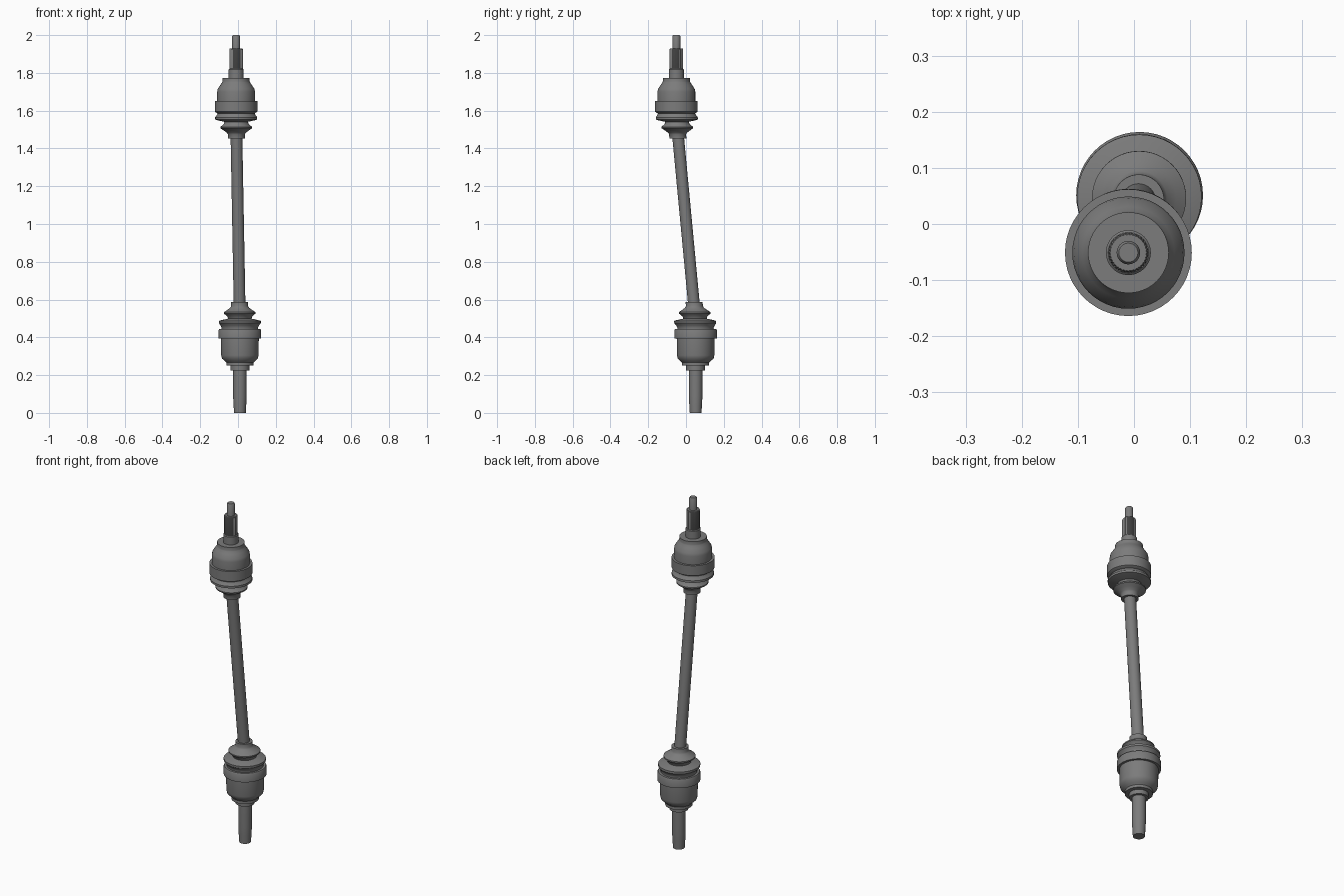
import bpy, bmesh
from math import cos, sin, tau, radians
from mathutils import Vector

cube = bpy.data.objects.get("Cube")
if cube:
    bpy.data.objects.remove(cube, do_unlink=True)

steel = bpy.data.materials.new("dark_grey_steel")
steel.use_nodes = True
grey = (0.2, 0.2, 0.2, 1)
steel.diffuse_color = grey
steel.node_tree.nodes["Principled BSDF"].inputs["Base Color"].default_value = grey

UPPER = Vector((-0.01, -0.051, 0))
LOWER = Vector((0.01, 0.051, 0))
SIDES = 48


def finish(name, bm):
    bmesh.ops.recalc_face_normals(bm, faces=bm.faces)
    mesh = bpy.data.meshes.new(name)
    bm.to_mesh(mesh)
    bm.free()
    mesh.materials.append(steel)
    obj = bpy.data.objects.new(name, mesh)
    bpy.context.collection.objects.link(obj)
    bpy.ops.object.select_all(action="DESELECT")
    obj.select_set(True)
    bpy.context.view_layer.objects.active = obj
    bpy.ops.object.shade_smooth_by_angle(angle=radians(35))
    return obj


def lathe(name, profile, centre, sides=SIDES, groove=0.0, shear=None):
    """Closed turned part from (radius, height) pairs; shear leans it over along its height."""
    bm = bmesh.new()
    rings = []
    base = profile[0][1]
    for r, z in profile:
        lean = shear * (z - base) if shear else Vector()
        rings.append([bm.verts.new(centre + lean + Vector((
            (r - groove * (i % 2)) * cos(tau * i / sides),
            (r - groove * (i % 2)) * sin(tau * i / sides), z)))
            for i in range(sides)])
    for a, b in zip(rings, rings[1:]):
        for i in range(sides):
            j = (i + 1) % sides
            bm.faces.new((a[i], a[j], b[j], b[i]))
    bm.faces.new(rings[0])
    bm.faces.new(rings[-1])
    return finish(name, bm)


# Bellows profile, measured outward from the housing to the shaft
BOOT = [(0.098, -0.01), (0.096, 0.006), (0.102, 0.018), (0.111, 0.03), (0.111, 0.042),
        (0.098, 0.046), (0.062, 0.054), (0.066, 0.066), (0.084, 0.081), (0.084, 0.088),
        (0.066, 0.1), (0.05, 0.112), (0.045, 0.12), (0.045, 0.142), (0.03, 0.142)]


def boot(name, centre, start, direction):
    lean = (LOWER - UPPER) / -1.08
    profile = [(r, start + direction * d) for r, d in BOOT]
    lathe(name, profile, centre, shear=Vector((lean.x, lean.y, 0)) * 0.55)


# Upper joint: threaded tip, splined stub, housing and boot
lathe("upper_tip", [(0.021, 1.92), (0.021, 1.994), (0.017, 2.0)], UPPER, 24)
lathe("upper_spline", [(0.036, 1.81), (0.036, 1.924), (0.033, 1.93)], UPPER, 72, 0.0015)
lathe("upper_collar", [(0.04, 1.76), (0.04, 1.818), (0.036, 1.822)], UPPER)
lathe("upper_housing", [(0.098, 1.585), (0.113, 1.595), (0.113, 1.652), (0.1, 1.652),
                        (0.1, 1.70), (0.097, 1.715), (0.082, 1.738), (0.074, 1.75),
                        (0.072, 1.755), (0.072, 1.773)], UPPER)
boot("upper_boot", UPPER, 1.595, -1)

# Lower joint: housing, boot and plain stub
lathe("lower_stub", [(0.031, 0.0), (0.034, 0.05), (0.036, 0.09), (0.036, 0.24)], LOWER)
lathe("lower_collar", [(0.05, 0.225), (0.05, 0.26)], LOWER)
lathe("lower_housing", [(0.072, 0.25), (0.072, 0.266), (0.08, 0.274), (0.095, 0.288),
                        (0.099, 0.305), (0.1, 0.395), (0.113, 0.395), (0.113, 0.438),
                        (0.109, 0.445)], LOWER)
boot("lower_boot", LOWER, 0.445, 1)

# Leaning shaft joining the two boots
lower_end = LOWER + Vector((0, 0, 0.48))
upper_end = UPPER + Vector((0, 0, 1.56))
span = upper_end - lower_end
lathe("shaft", [(0.031, 0.0), (0.031, span.z)], lower_end, 32,
      shear=Vector((span.x, span.y, 0)) / span.z)
